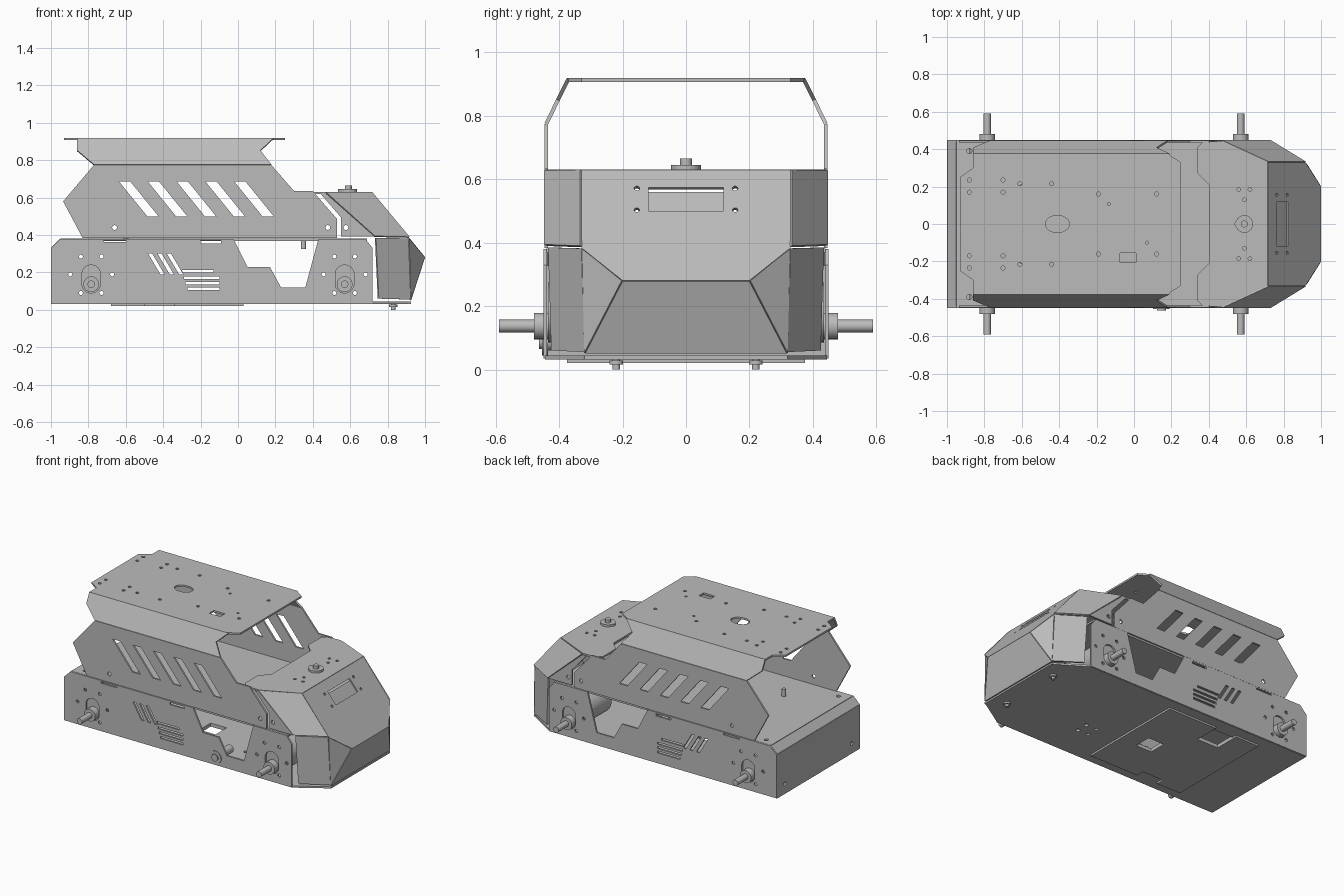
import bpy, bmesh, math
from mathutils import Matrix, Vector

cube = bpy.data.objects.get("Cube")
if cube:
    bpy.data.objects.remove(cube, do_unlink=True)

T = 0.012  # sheet thickness


def material(name, value):
    m = bpy.data.materials.new(name)
    m.use_nodes = True
    color = (value, value, value, 1)
    m.diffuse_color = color
    m.node_tree.nodes["Principled BSDF"].inputs["Base Color"].default_value = color
    return m


GREY = material("sheet grey", 0.5)


def add(name, mesh):
    ob = bpy.data.objects.new(name, mesh)
    bpy.context.collection.objects.link(ob)
    mesh.materials.clear()
    mesh.materials.append(GREY)
    return ob


def circle(x, y, r, n=14, stretch=1):
    a = [2 * math.pi * i / n for i in range(n)]
    return [(x + r * stretch * math.cos(t), y + r * math.sin(t)) for t in a]


def rect(x0, x1, y0, y1):
    return [(x0, y0), (x1, y0), (x1, y1), (x0, y1)]


def slant(x, z0, z1, w, shift):
    return [(x, z1), (x + w, z1), (x + w + shift, z0), (x + shift, z0)]


def both(half):
    """Close an outline given for +v by reflecting it to -v."""
    return half + [(a, -b) for a, b in reversed(half)]


def plate(name, outline, holes=(), origin=(0, 0, 0), u=(1, 0, 0), v=(0, 1, 0), t=T):
    """Cut sheet lying in the plane spanned by u and v."""
    cu = bpy.data.curves.new(name, 'CURVE')
    cu.dimensions, cu.fill_mode, cu.extrude = '2D', 'BOTH', t / 2
    for loop in [outline, *holes]:
        sp = cu.splines.new('POLY')
        sp.points.add(len(loop) - 1)
        for p, (a, b) in zip(sp.points, loop):
            p.co = (a, b, 0, 1)
        sp.use_cyclic_u = True
    tmp = bpy.data.objects.new(name, cu)
    bpy.context.collection.objects.link(tmp)
    bpy.context.view_layer.update()
    deps = bpy.context.evaluated_depsgraph_get()
    mesh = bpy.data.meshes.new_from_object(tmp.evaluated_get(deps))
    bpy.data.objects.remove(tmp, do_unlink=True)
    u, v = Vector(u).normalized(), Vector(v).normalized()
    w = u.cross(v)
    frame = Matrix((u, v, w)).transposed().to_4x4()
    bm = bmesh.new()
    bm.from_mesh(mesh)
    bmesh.ops.remove_doubles(bm, verts=bm.verts, dist=1e-5)
    bmesh.ops.recalc_face_normals(bm, faces=bm.faces)
    bm.transform(Matrix.Translation(origin) @ frame)
    bm.to_mesh(mesh)
    bm.free()
    for p in mesh.polygons:
        p.use_smooth = False
    return add(name, mesh)


def panel(name, pts):
    """Bent-sheet facet through 3D points."""
    mesh = bpy.data.meshes.new(name)
    mesh.from_pydata(pts, [], [range(len(pts))])
    ob = add(name, mesh)
    mod = ob.modifiers.new("thickness", 'SOLIDIFY')
    mod.thickness, mod.offset = T, 0
    return ob


def cyl(name, loc, r, depth, axis='Z', n=24, r2=None):
    rot = Matrix.Rotation(math.pi / 2, 4, 'X') if axis == 'Y' else Matrix()
    bm = bmesh.new()
    bmesh.ops.create_cone(bm, cap_ends=True, segments=n, radius1=r,
                          radius2=r if r2 is None else r2, depth=depth,
                          matrix=Matrix.Translation(loc) @ rot)
    mesh = bpy.data.meshes.new(name)
    bm.to_mesh(mesh)
    bm.free()
    ob = add(name, mesh)
    bpy.ops.object.select_all(action='DESELECT')
    ob.select_set(True)
    bpy.context.view_layer.objects.active = ob
    bpy.ops.object.shade_smooth_by_angle(angle=math.radians(40))
    return ob


AXLES = (-0.785, 0.57)

# Holes shared by the two lower side walls
wall_holes = [rect(-0.2, -0.09, 0.355, 0.37), rect(-0.72, -0.6, 0.362, 0.372)]
for ax in AXLES:
    slot = [(ax + 0.05 * math.cos(t), (0.19 if math.sin(t) > 0 else 0.14) + 0.05 * math.sin(t))
            for t in [math.pi * (i + 0.5) / 10 for i in range(20)]]
    wall_holes.append(slot)
    for dx, z in ((0.055, 0.285), (0.112, 0.19), (0.055, 0.09)):
        wall_holes += [circle(ax + s * dx, z, 0.011, 10) for s in (-1, 1)]
wall_holes += [slant(-0.48 + 0.05 * i, 0.19, 0.3, 0.022, 0.065) for i in range(3)]
wall_holes += [rect(a, b, z, z + 0.014) for a, b, z in
               ((-0.3, -0.13, 0.2), (-0.29, -0.1, 0.165), (-0.28, -0.1, 0.135), (-0.27, -0.1, 0.105))]

wall = [(-1, 0.035), (0.72, 0.035), (0.72, 0.33), (0.68, 0.38), (0.43, 0.38), (0.36, 0.12),
        (0.23, 0.12), (0.17, 0.23), (0.05, 0.23), (-0.025, 0.38), (-0.95, 0.38), (-1, 0.33)]
shell = [(-0.83, 0.383), (-0.935, 0.58), (-0.77, 0.775), (0.178, 0.775), (0.3, 0.635),
         (0.4, 0.635), (0.53, 0.485), (0.53, 0.383)]
shell_holes = [slant(-0.635 + 0.154 * i, 0.5, 0.685, 0.06, 0.15) for i in range(5)]
shell_holes += [circle(x, 0.44, 0.013) for x in (-0.66, 0.48)]
shoulder = [(-0.77, 0), (-0.86, 0.084), (-0.86, 0.157), (0.19, 0.157), (0.12, 0.084), (0.178, 0)]

for s, side in ((-1, "right"), (1, "left")):
    # Lower and upper side walls with the bent shoulder
    plate(side + "_lower_wall", wall, wall_holes, (0, s * 0.444, 0), v=(0, 0, 1))
    plate(side + "_upper_wall", shell, shell_holes, (0, s * 0.441, 0), v=(0, 0, 1))
    plate(side + "_shoulder", shoulder, (), (0, s * 0.441, 0.775), v=(0, -s * 0.068, 0.138))
    # Hood cheek and corner facet
    plate(side + "_hood_cheek", [(0.44, 0.622), (0.47, 0.622), (0.73, 0.392), (0.55, 0.392), (0.55, 0.495)],
          [circle(0.577, 0.44, 0.013)], (0, s * 0.441, 0), v=(0, 0, 1))
    panel(side + "_hood_corner", [(0.47, s * 0.443, 0.625), (0.715, s * 0.33, 0.628),
                                  (0.915, s * 0.33, 0.388), (0.73, s * 0.443, 0.392)])
    # Lower nose facets
    panel(side + "_nose_cheek", [(0.735, s * 0.43, 0.385), (0.908, s * 0.325, 0.382),
                                 (0.92, s * 0.315, 0.055), (0.75, s * 0.42, 0.06)])
    panel(side + "_nose_wedge", [(0.91, s * 0.325, 0.382), (0.994, s * 0.2, 0.28), (0.92, s * 0.318, 0.052)])
    # Drive units
    for ax, end in zip(AXLES, ("rear", "front")):
        label = side + "_" + end
        cyl(label + "_motor", (ax, s * 0.28, 0.18), 0.095, 0.31, 'Y', 32)
        cyl(label + "_hub", (ax, s * 0.455, 0.137), 0.042, 0.05, 'Y')
        cyl(label + "_shaft", (ax, s * 0.515, 0.137), 0.02, 0.15, 'Y')
    # Underside bolts and deck spacers
    cyl(side + "_nose_bolt", (0.83, s * 0.22, 0.02), 0.012, 0.04)
    cyl(side + "_nose_bolt_head", (0.83, s * 0.22, 0.022), 0.022, 0.012)
    cyl(side + "_front_spacer", (0.35, s * 0.2, 0.35), 0.014, 0.05)
    cyl(side + "_rear_spacer", (-0.6, s * 0.2, 0.405), 0.014, 0.05)

# Roof
roof_holes = [circle(-0.41, 0, 0.046, 24, 1.4), rect(-0.075, 0.01, -0.205, -0.155),
              circle(-0.135, 0.107, 0.008), circle(0.07, -0.1, 0.008)]
for x, y in ((-0.88, 0.235), (-0.88, 0.17), (-0.7, 0.235), (-0.7, 0.17),
             (-0.61, 0.215), (-0.44, 0.215), (-0.19, 0.16), (0.12, 0.16)):
    roof_holes += [circle(x, s * y, 0.011, 10) for s in (-1, 1)]
plate("roof", both([(-0.93, 0.25), (-0.86, 0.3), (-0.86, 0.376), (0.175, 0.376), (0.18, 0.375), (0.25, 0.33)]),
      roof_holes, (0, 0, 0.913))

# Deck, floor and hatch
deck_holes = [circle(-0.88, s * 0.39, 0.014) for s in (-1, 1)]
plate("deck", rect(-0.95, 0.69, -0.44, 0.44), deck_holes, (0, 0, 0.375))
floor_holes = [rect(-0.22, -0.1, -0.1, 0.02), rect(-0.5, -0.34, 0.2, 0.34)]
floor_holes += [circle(x, y, 0.014) for x in (0.2, 0.28) for y in (-0.2, -0.12)]
plate("floor", both([(-1, 0.445), (0.72, 0.445), (0.91, 0.325), (0.925, 0.32)]), floor_holes, (0, 0, 0.038))
plate("hatch", [(-0.68, -0.375), (-0.5, -0.375), (-0.5, -0.32), (-0.34, -0.32), (-0.34, -0.375), (0.03, -0.375),
                (0.03, 0.375), (-0.34, 0.375), (-0.34, 0.2), (-0.5, 0.2), (-0.5, 0.375), (-0.68, 0.375)],
      [rect(-0.22, -0.1, -0.1, 0.02)], (0, 0, 0.026))

# Rear panel with bevelled top
plate("rear_panel", rect(-0.44, 0.44, 0.035, 0.332), [circle(s * 0.36, 0.1, 0.014) for s in (-1, 1)],
      (-0.994, 0, 0), (0, 1, 0), (0, 0, 1))
panel("rear_bevel", [(-0.994, -0.44, 0.33), (-0.994, 0.44, 0.33), (-0.948, 0.44, 0.375), (-0.948, -0.44, 0.375)])

# Hood top and sloped front with its display slot
hood_holes = [circle(x, s * 0.185, 0.01, 10) for x in (0.56, 0.62) for s in (-1, 1)]
hood_holes += [circle(0.59, s * 0.13, 0.01, 10) for s in (-1, 1)]
plate("hood_top", both([(0.4, 0.2), (0.4, 0.21), (0.34, 0.27), (0.34, 0.41), (0.37, 0.44),
                        (0.47, 0.443), (0.715, 0.33)]), hood_holes, (0, 0, 0.625))
slope = dict(u=(0, 1, 0), v=(0.285, 0, -0.35))
slope_holes = [rect(-0.118, 0.118, 0.071, 0.168)]
slope_holes += [circle(s * 0.155, v, 0.009, 10) for s in (-1, 1) for v in (0.075, 0.163)]
plate("hood_slope", [(-0.33, 0), (0.33, 0), (0.33, 0.317), (0.2, 0.45), (-0.2, 0.45), (-0.33, 0.317)],
      slope_holes, (0.712, 0, 0.626), **slope)
plate("display_panel", rect(-0.13, 0.13, 0.083, 0.18), (), (0.706, 0, 0.621), **slope)
panel("nose_front", [(0.994, 0.2, 0.28), (0.994, -0.2, 0.28), (0.92, -0.318, 0.052), (0.92, 0.318, 0.052)])

# Hood antenna mount
plate("antenna_flange", [(0.535, 0), *[(0.59 + 0.047 * math.cos(t), 0.047 * math.sin(t)) for t in
      [-2.4 + 0.3 * i for i in range(17)]]], (), (0, 0, 0.638), t=0.014)
cyl("antenna_post", (0.59, 0, 0.65), 0.019, 0.03)

# Charging socket in the right wall
cyl("socket_ring", (0.146, -0.445, 0.088), 0.044, 0.02, 'Y')
cyl("socket_cap", (0.146, -0.455, 0.088), 0.024, 0.016, 'Y')
cyl("socket_body", (0.146, -0.37, 0.088), 0.028, 0.15, 'Y')
